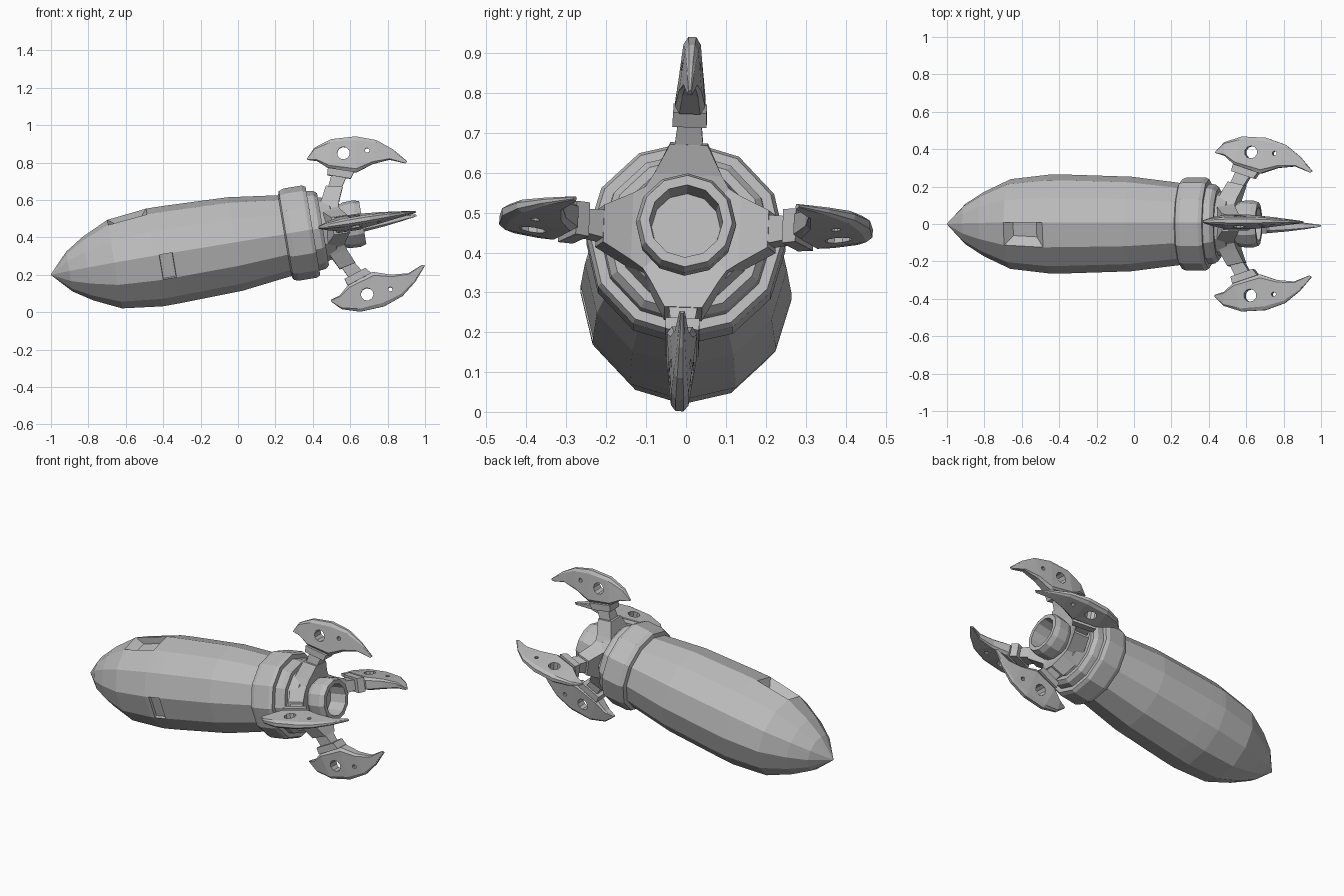
import bpy
import bmesh
from math import radians, cos, sin, pi
from mathutils import Matrix, Vector

if "Cube" in bpy.data.objects:
    bpy.data.objects.remove(bpy.data.objects["Cube"], do_unlink=True)

SIDES = 12
# Craft frame: x runs from nose to tail, tilted up and slightly rolled
CRAFT = (Matrix.Translation((-1, 0, 0.2)) @ Matrix.Rotation(radians(-9.5), 4, 'Y')
         @ Matrix.Rotation(radians(-2), 4, 'X'))

grey = bpy.data.materials.new("hull grey")
grey.use_nodes = True
grey.diffuse_color = (0.5, 0.5, 0.5, 1)
grey.node_tree.nodes["Principled BSDF"].inputs["Base Color"].default_value = (0.5, 0.5, 0.5, 1)


def to_mesh(name, bm):
    bmesh.ops.recalc_face_normals(bm, faces=bm.faces)
    mesh = bpy.data.meshes.new(name)
    bm.to_mesh(mesh)
    bm.free()
    mesh.materials.append(grey)
    return mesh


def place(name, mesh, matrix=CRAFT):
    obj = bpy.data.objects.new(name, mesh)
    bpy.context.scene.collection.objects.link(obj)
    obj.matrix_world = matrix
    return obj


def loft(bm, sections):
    """Skin a chain of closed sections and cap both ends."""
    rings = [[bm.verts.new(p) for p in sec] for sec in sections]
    n = len(rings[0])
    grid = []
    for a, b in zip(rings, rings[1:]):
        grid.append([bm.faces.new((a[i], a[(i + 1) % n], b[(i + 1) % n], b[i]))
                     for i in range(n)])
    bm.faces.new(rings[0])
    bm.faces.new(rings[-1][::-1])
    return grid


def lathe(bm, profile):
    """Faceted solid of revolution about the craft axis."""
    angles = [2 * pi * k / SIDES for k in range(SIDES)]
    return loft(bm, [[(s, r * cos(a), r * sin(a)) for a in angles] for s, r in profile])


def recess(bm, face, depth, shrink, slide=0):
    """Push one hull panel inward with sloping walls."""
    bm.normal_update()
    normal, centre = face.normal.copy(), face.calc_center_median()
    if normal.dot(Vector((0, centre.y, centre.z))) < 0:
        normal.negate()
    floor = bmesh.ops.extrude_discrete_faces(bm, faces=[face])["faces"][0]
    for v in floor.verts:
        v.co = centre + (v.co - centre) * shrink - normal * depth + Vector((0, slide, 0))


# Hull with a recessed cockpit panel and a side hatch
bm = bmesh.new()
panels = lathe(bm, [(0, 0.002), (0.1, 0.108), (0.2, 0.172), (0.345, 0.24), (0.56, 0.265),
                    (0.588, 0.265), (0.66, 0.264), (1.0, 0.253), (1.3, 0.215)])
cockpit, hatch = panels[3][3], panels[5][6]
recess(bm, cockpit, 0.035, 0.6, 0.02)
recess(bm, hatch, 0.015, 0.95)
place("hull", to_mesh("hull", bm))

# Collar and the smaller ring behind it
bm = bmesh.new()
lathe(bm, [(1.26, 0.2), (1.275, 0.24), (1.3, 0.25), (1.4, 0.25), (1.42, 0.24),
           (1.42, 0.215), (1.455, 0.212), (1.475, 0.195)])
place("collar", to_mesh("collar", bm))

# Tail hub and hollow nozzle
bm = bmesh.new()
lathe(bm, [(1.46, 0.175), (1.53, 0.16), (1.565, 0.11), (1.6, 0.124), (1.66, 0.126),
           (1.69, 0.116), (1.69, 0.092), (1.59, 0.086)])
place("nozzle", to_mesh("nozzle", bm))


def bar(front, back, w):
    """Rectangular section across a fin arm."""
    return [(front[0], -w, front[1]), (front[0], w, front[1]),
            (back[0], w, back[1]), (back[0], -w, back[1])]


# Arm: flared bracket, neck and foot plate
bm = bmesh.new()
loft(bm, [bar((1.47, 0.08), (1.57, 0.08), 0.12), bar((1.49, 0.15), (1.585, 0.135), 0.085),
          bar((1.528, 0.226), (1.616, 0.206), 0.047)])
loft(bm, [bar((1.535, 0.21), (1.606, 0.195), 0.037), bar((1.57, 0.285), (1.65, 0.265), 0.028)])
loft(bm, [bar((1.545, 0.282), (1.665, 0.242), 0.043), bar((1.555, 0.32), (1.69, 0.275), 0.042)])
arm_mesh = to_mesh("fin_arm", bm)

# Crescent fin: outer point, inner point, thickness scale per station
stations = [((1.453, 0.388), (1.453, 0.38), 0.2),
            ((1.502, 0.438), (1.505, 0.364), 0.65),
            ((1.599, 0.468), (1.56, 0.315), 1),
            ((1.729, 0.461), (1.7, 0.27), 1),
            ((1.835, 0.423), (1.793, 0.3), 0.75),
            ((1.915, 0.359), (1.886, 0.308), 0.45),
            ((1.98, 0.283), (1.966, 0.275), 0.18)]


def fin_section(outer, inner, scale):
    o, i = Vector(outer), Vector(inner)
    half = [(o, 0.01), (o.lerp(i, 0.1), 0.022), (o.lerp(i, 0.9), 0.038), (i, 0.026)]
    left = [(p.x, w * scale, p.y) for p, w in half]
    return left + [(x, -y, z) for x, y, z in reversed(left)]


bm = bmesh.new()
loft(bm, [fin_section(*st) for st in stations])
bmesh.ops.triangulate(bm, faces=bm.faces)
fin = place("fin_blank", to_mesh("fin_blank", bm), Matrix())

# Two round holes through the fin
bm = bmesh.new()
for s, r, radius in ((1.65, 0.383, 0.034), (1.777, 0.377, 0.012)):
    bmesh.ops.create_cone(bm, cap_ends=True, segments=10, radius1=radius, radius2=radius,
                          depth=0.3, matrix=Matrix.Translation((s, 0, r))
                          @ Matrix.Rotation(pi / 2, 4, 'X'))
cutter = place("hole_cutter", to_mesh("hole_cutter", bm), Matrix())
cutter.hide_render = True
cut = fin.modifiers.new("holes", 'BOOLEAN')
cut.operation, cut.solver, cut.object = 'DIFFERENCE', 'EXACT', cutter
bpy.context.view_layer.update()
fin_mesh = bpy.data.meshes.new_from_object(fin.evaluated_get(bpy.context.evaluated_depsgraph_get()))
bpy.data.objects.remove(fin, do_unlink=True)
bpy.data.objects.remove(cutter, do_unlink=True)

# Four fins and arms around the tail
for k, side in enumerate(("top", "right", "bottom", "left")):
    turn = CRAFT @ Matrix.Rotation(k * pi / 2, 4, 'X')
    place(side + "_fin_arm", arm_mesh, turn)
    place(side + "_fin", fin_mesh, turn)
